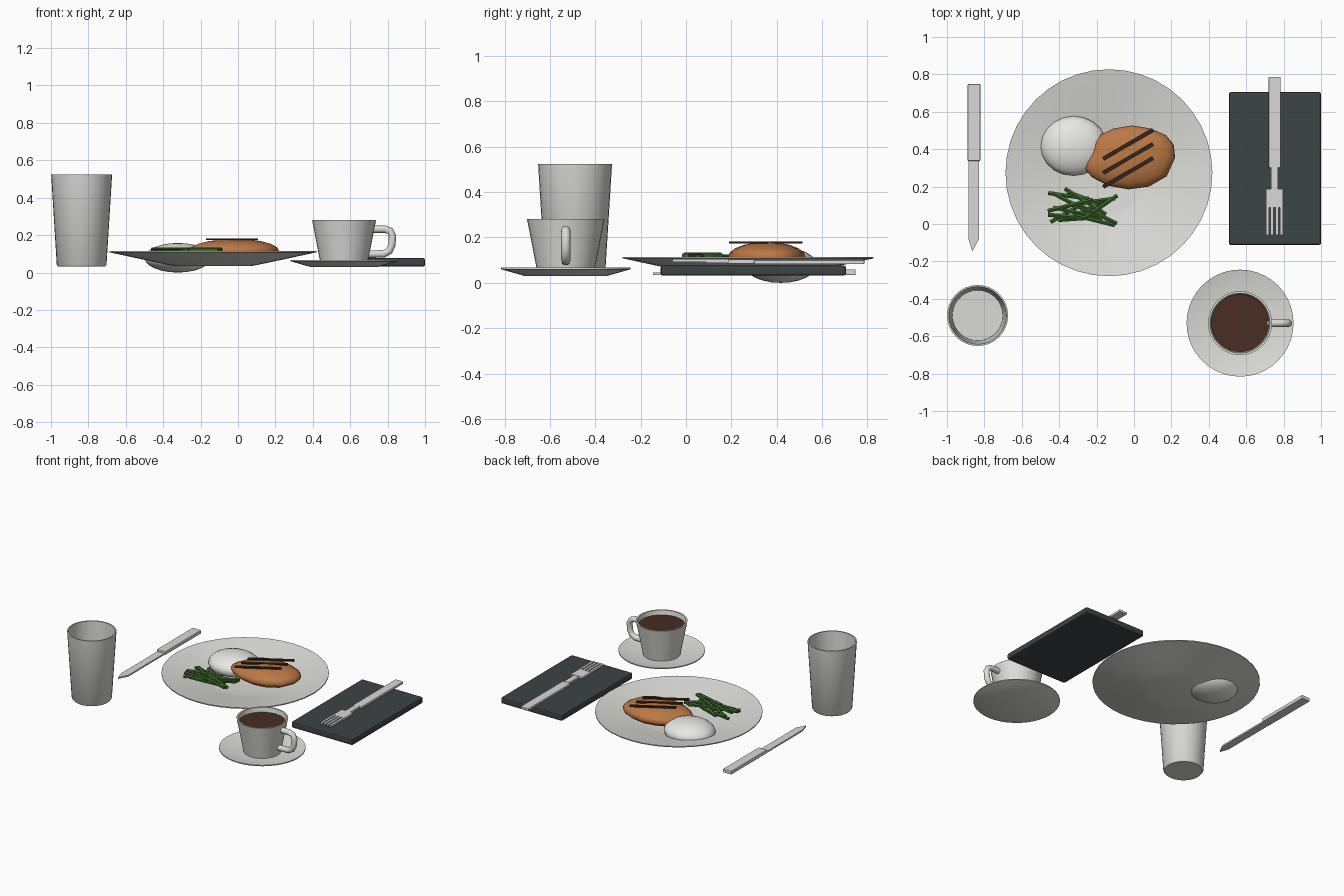
import bpy, bmesh, math
from mathutils import Vector

if "Cube" in bpy.data.objects:
    bpy.data.objects.remove(bpy.data.objects["Cube"])


def mat(name, r, g, b):
    m = bpy.data.materials.new(name)
    m.diffuse_color = (r, g, b, 1)
    m.use_nodes = True
    m.node_tree.nodes["Principled BSDF"].inputs["Base Color"].default_value = m.diffuse_color
    return m


WHITE = mat("porcelain", 0.72, 0.72, 0.69)
GLASS = mat("pale_glass", 0.70, 0.70, 0.68)
RICE = mat("rice_white", 0.84, 0.84, 0.81)
STEEL = mat("steel", 0.69, 0.69, 0.68)
SLATE = mat("slate_cloth", 0.045, 0.058, 0.06)
MEAT = mat("roast_brown", 0.50, 0.19, 0.06)
CHAR = mat("char", 0.035, 0.018, 0.012)
GREEN = mat("bean_green", 0.045, 0.135, 0.025)
COFFEE = mat("coffee_brown", 0.065, 0.026, 0.016)


def finish(name, bm, material, loc=(0, 0, 0), smooth=None):
    bmesh.ops.recalc_face_normals(bm, faces=bm.faces[:])
    me = bpy.data.meshes.new(name)
    bm.to_mesh(me)
    bm.free()
    me.materials.append(material)
    ob = bpy.data.objects.new(name, me)
    ob.location = loc
    bpy.context.collection.objects.link(ob)
    if smooth:
        bpy.ops.object.select_all(action='DESELECT')
        ob.select_set(True)
        bpy.context.view_layer.objects.active = ob
        bpy.ops.object.shade_smooth_by_angle(angle=math.radians(smooth))
    return ob


def loft(bm, rings):
    """Skin closed rings; a ring of one point becomes a pole."""
    rows = [[bm.verts.new(p) for p in r] for r in rings]
    for a, b in zip(rows, rows[1:]):
        n = max(len(a), len(b))
        for i in range(n):
            j = (i + 1) % n
            if len(a) == 1:
                bm.faces.new((a[0], b[i], b[j]))
            elif len(b) == 1:
                bm.faces.new((a[i], a[j], b[0]))
            else:
                bm.faces.new((a[i], a[j], b[j], b[i]))


def lathe(name, profile, loc, material, segs=40, smooth=40):
    rings = []
    for r, z in profile:
        n = segs if r > 0 else 1
        rings.append([(r * math.cos(2 * math.pi * i / n), r * math.sin(2 * math.pi * i / n), z)
                      for i in range(n)])
    bm = bmesh.new()
    loft(bm, rings)
    return finish(name, bm, material, loc, smooth)


def prism(name, outline, z0, z1, material):
    bm = bmesh.new()
    lo = [bm.verts.new((x, y, z0)) for x, y in outline]
    hi = [bm.verts.new((x, y, z1)) for x, y in outline]
    bm.faces.new(lo)
    bm.faces.new(hi)
    n = len(lo)
    for i in range(n):
        bm.faces.new((lo[i], lo[(i + 1) % n], hi[(i + 1) % n], hi[i]))
    return finish(name, bm, material)


def box(name, x0, x1, y0, y1, z0, z1, material, bevel=0.0):
    ob = prism(name, [(x0, y0), (x1, y0), (x1, y1), (x0, y1)], z0, z1, material)
    if bevel:
        mod = ob.modifiers.new("bevel", 'BEVEL')
        mod.width, mod.segments = bevel, 2
    return ob


def tube(name, points, radius, material, sides=8, flat_y=False):
    """Round bar through points, with closed ends."""
    pts = [Vector(p) for p in points]
    rings = []
    for i, p in enumerate(pts):
        t = (pts[min(i + 1, len(pts) - 1)] - pts[max(i - 1, 0)]).normalized()
        u = Vector((0, 1, 0)) if flat_y else Vector((0, 0, 1))
        v = t.cross(u).normalized()
        rings.append([p + radius * (math.cos(a) * u + math.sin(a) * v)
                      for a in (2 * math.pi * k / sides for k in range(sides))])
    bm = bmesh.new()
    loft(bm, [[pts[0]]] + rings + [[pts[-1]]])
    return finish(name, bm, material, smooth=50)


# Dinner plate
lathe("plate", [(0, 0.034), (0.2, 0.034), (0.24, 0.041), (0.4, 0.075), (0.553, 0.108),
                (0.553, 0.115), (0.4, 0.085), (0.24, 0.051), (0.2, 0.044), (0, 0.044)],
      (-0.134, 0.274, 0), WHITE, smooth=35)

# Rice mound
bm = bmesh.new()
bmesh.ops.create_uvsphere(bm, u_segments=20, v_segments=12, radius=1)
bmesh.ops.scale(bm, vec=(0.178, 0.16, 0.079), verts=bm.verts[:])
finish("rice_mound", bm, RICE, (-0.322, 0.417, 0.079), 60)

# Chicken breast: rounded body following a teardrop outline
outline = [(0.23, 0), (0.222, 0.07), (0.18, 0.12), (0.10, 0.155), (0, 0.172), (-0.10, 0.155),
           (-0.165, 0.125), (-0.205, 0.085), (-0.225, 0.03), (-0.25, -0.02), (-0.252, -0.06),
           (-0.215, -0.105), (-0.13, -0.15), (-0.02, -0.17), (0.09, -0.155), (0.185, -0.10)]
rings = [[(0, 0, -0.065)]]
for k in range(-4, 5):
    a = math.pi / 10 * k
    rings.append([(x * math.cos(a), y * math.cos(a), 0.065 * math.sin(a)) for x, y in outline])
bm = bmesh.new()
loft(bm, rings + [[(0, 0, 0.065)]])
finish("chicken_breast", bm, MEAT, (-0.01, 0.355, 0.115), 60)

# Grill marks
for i in range(3):
    ya, yb = 0.348 - 0.075 * i, 0.503 - 0.075 * i
    d = Vector((yb - ya, -0.27)).normalized() * 0.011
    a, b = Vector((-0.165, ya)), Vector((0.102, yb))
    prism(f"grill_mark_{i + 1}", [a + d, b + d, b - d, a - d], 0.174, 0.183, CHAR)

# Green beans: centre x, centre y, angle, length
beans = [(-0.35, 0.15, -8, 0.22), (-0.26, 0.12, -32, 0.26), (-0.34, 0.10, 14, 0.25),
         (-0.24, 0.08, 24, 0.28), (-0.30, 0.06, -12, 0.27), (-0.19, 0.05, -26, 0.22),
         (-0.36, 0.06, 30, 0.20), (-0.22, 0.12, 8, 0.24), (-0.18, 0.09, 35, 0.22),
         (-0.28, 0.03, 4, 0.25), (-0.33, 0.11, -28, 0.24), (-0.21, 0.02, -14, 0.22),
         (-0.27, 0.14, -20, 0.18), (-0.35, 0.04, -5, 0.22)]
for i, (x, y, deg, length) in enumerate(beans):
    h = Vector((math.cos(math.radians(deg)), math.sin(math.radians(deg)), 0)) * length / 2
    c = Vector((x, y, 0.105 + 0.008 * (i % 3)))
    tube(f"green_bean_{i + 1}", [c - h, c + h], 0.0125, GREEN, 6)

# Folded napkin
box("napkin", 0.507, 1.0, -0.112, 0.705, 0.032, 0.077, SLATE, 0.01)

# Fork
box("fork_handle", 0.72, 0.783, 0.19, 0.786, 0.083, 0.1, STEEL, 0.003).data
for v in bpy.data.objects["fork_handle"].data.vertices:
    if v.co.y < 0.25:
        v.co.y = 0.30
box("fork_neck", 0.732, 0.771, 0.18, 0.305, 0.086, 0.102, STEEL)
box("fork_head", 0.705, 0.797, 0.088, 0.188, 0.088, 0.105, STEEL, 0.002)
for i in range(4):
    x = 0.714 + 0.0247 * i
    box(f"fork_tine_{i + 1}", x - 0.008, x + 0.008, -0.06, 0.09, 0.092, 0.106, STEEL)

# Knife
box("knife_handle", -0.889, -0.821, 0.337, 0.748, 0.034, 0.06, STEEL, 0.004)
prism("knife_blade", [(-0.885, 0.34), (-0.885, -0.08), (-0.864, -0.146), (-0.829, -0.08),
                      (-0.829, 0.34)], 0.034, 0.045, STEEL)

# Water glass
G = (-0.836, -0.489, 0)
lathe("water_glass", [(0, 0.032), (0.125, 0.032), (0.133, 0.042), (0.163, 0.523),
                      (0.154, 0.523), (0.126, 0.05), (0, 0.05)], G, GLASS, 32)
lathe("water", [(0, 0.2), (0.14, 0.2)], G, GLASS, 32)

# Saucer, cup and coffee
C = (0.567, -0.53, 0)
lathe("saucer", [(0, 0.03), (0.18, 0.03), (0.286, 0.06), (0.286, 0.067),
                 (0.18, 0.042), (0, 0.042)], C, WHITE, 40)
lathe("cup", [(0, 0.042), (0.125, 0.042), (0.13, 0.07), (0.171, 0.282), (0.16, 0.282),
              (0.12, 0.07), (0, 0.07)], C, WHITE, 32)
lathe("coffee", [(0, 0.25), (0.156, 0.25)], C, COFFEE, 32)
tube("cup_handle", [(0.715, -0.53, 0.232), (0.785, -0.53, 0.232), (0.813, -0.53, 0.222),
                    (0.826, -0.53, 0.195), (0.822, -0.53, 0.145), (0.808, -0.53, 0.115),
                    (0.78, -0.53, 0.1), (0.695, -0.53, 0.098)], 0.02, WHITE, 12, True)
